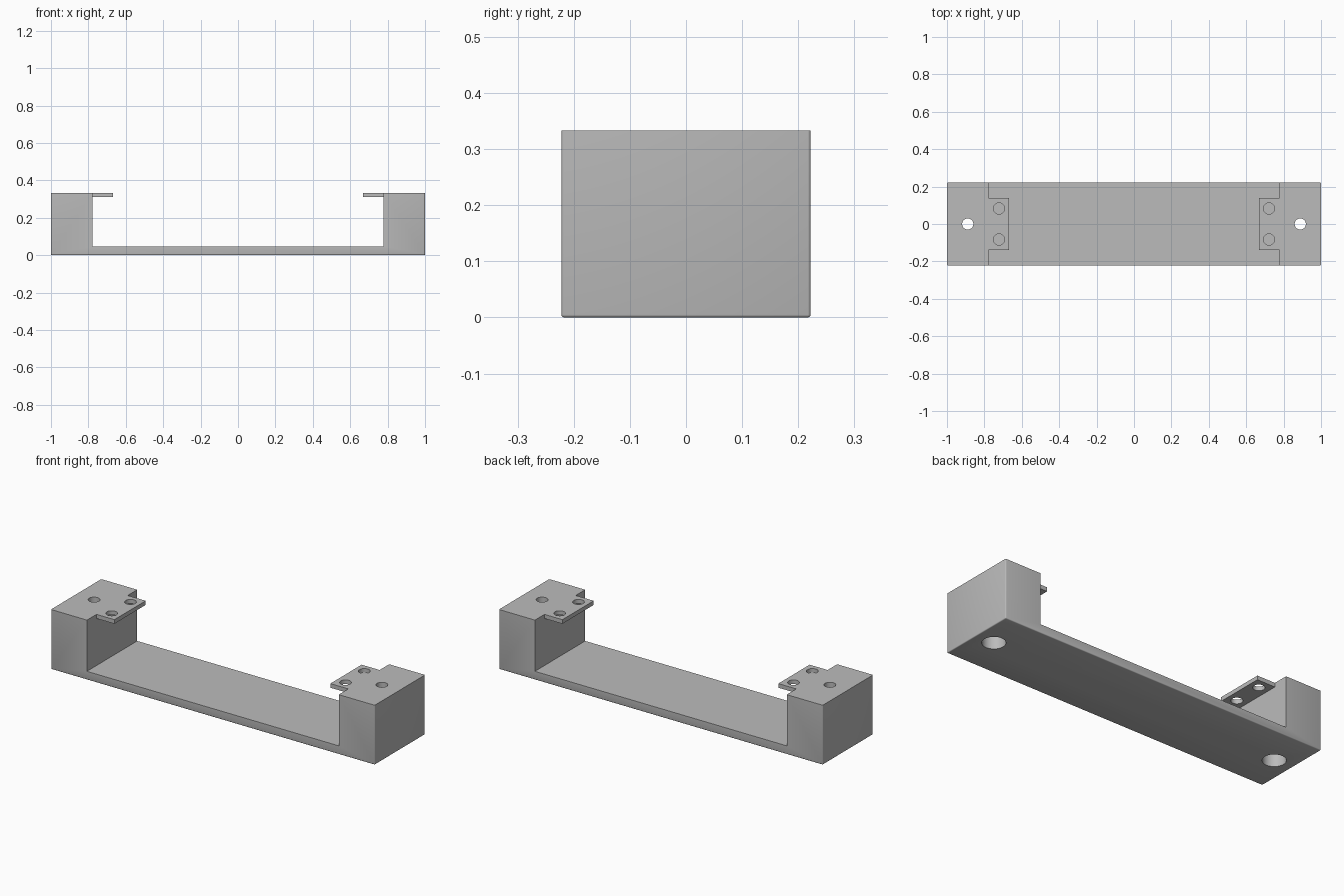
import bpy, bmesh
from mathutils import Matrix, Vector

old = bpy.data.objects.get("Cube")
if old:
    bpy.data.objects.remove(old, do_unlink=True)

HALF_W, H, FLOOR, LEG_X = 0.222, 0.333, 0.047, 0.778
TAB_X, TAB_Y, TAB_Z = 0.667, 0.138, 0.31

grey = bpy.data.materials.new("plain_grey")
grey.use_nodes = True
grey.diffuse_color = (0.5, 0.5, 0.5, 1)
grey.node_tree.nodes["Principled BSDF"].inputs["Base Color"].default_value = (0.5, 0.5, 0.5, 1)


def make_object(name, bm):
    bmesh.ops.recalc_face_normals(bm, faces=bm.faces)
    mesh = bpy.data.meshes.new(name)
    bm.to_mesh(mesh)
    bm.free()
    mesh.materials.append(grey)
    obj = bpy.data.objects.new(name, mesh)
    bpy.context.collection.objects.link(obj)
    return obj


def box(name, low, high):
    bm = bmesh.new()
    low, high = Vector(low), Vector(high)
    size = Matrix.Diagonal((high - low).to_4d())
    size[3][3] = 1
    bmesh.ops.create_cube(bm, size=1, matrix=Matrix.Translation((low + high) / 2) @ size)
    return make_object(name, bm)


def cylinder(name, x, y, radius, z0, z1):
    bm = bmesh.new()
    bmesh.ops.create_cone(bm, cap_ends=True, segments=48, radius1=radius, radius2=radius,
                          depth=z1 - z0, matrix=Matrix.Translation((x, y, (z0 + z1) / 2)))
    return make_object(name, bm)


def combine(body, tool, operation):
    tool.hide_render = True
    mod = body.modifiers.new(tool.name, "BOOLEAN")
    mod.operation, mod.solver, mod.object = operation, "EXACT", tool
    bpy.context.view_layer.objects.active = body
    bpy.ops.object.modifier_apply(modifier=mod.name)
    bpy.data.objects.remove(tool, do_unlink=True)


# U-shaped bracket: base rail with a solid block at each end
bm = bmesh.new()
half = [(1, 0), (1, H), (LEG_X, H), (LEG_X, FLOOR)]
profile = half + [(-x, z) for x, z in reversed(half)]
face = bm.faces.new([bm.verts.new((x, -HALF_W, z)) for x, z in profile])
side = bmesh.ops.extrude_face_region(bm, geom=[face])["geom"]
bmesh.ops.translate(bm, vec=(0, 2 * HALF_W, 0),
                    verts=[v for v in side if isinstance(v, bmesh.types.BMVert)])
bmesh.ops.recalc_face_normals(bm, faces=bm.faces)

# Slightly rounded underside rim and outer corners
rim = [e for e in bm.edges if all(v.co.z < 0.001 for v in e.verts)
       or all(abs(v.co.x) > 0.99 for v in e.verts) and abs(e.verts[0].co.z - e.verts[1].co.z) > 0.1]
bmesh.ops.bevel(bm, geom=rim, offset=0.005, segments=3, profile=0.5, affect="EDGES")
bracket = make_object("mounting_bracket", bm)

for s in (-1, 1):
    # Thin tab reaching inward from the block top
    xs = sorted((s * TAB_X, s * (LEG_X + 0.05)))
    combine(bracket, box("tab", (xs[0], -TAB_Y, TAB_Z), (xs[1], TAB_Y, H)), "UNION")
    # Two small holes in each tab
    for y in (-0.083, 0.083):
        combine(bracket, cylinder("tab_hole", s * 0.722, y, 0.03, TAB_Z - 0.05, H + 0.05), "DIFFERENCE")
    # Screw hole through the block, with a wide recess from below
    combine(bracket, cylinder("screw_hole", s * 0.889, 0, 0.03, -0.05, H + 0.05), "DIFFERENCE")
    combine(bracket, cylinder("screw_recess", s * 0.889, 0, 0.059, -0.05, 0.22), "DIFFERENCE")

bpy.ops.object.select_all(action="DESELECT")
bracket.select_set(True)
bpy.context.view_layer.objects.active = bracket
bpy.ops.object.shade_smooth_by_angle(angle=0.6)
